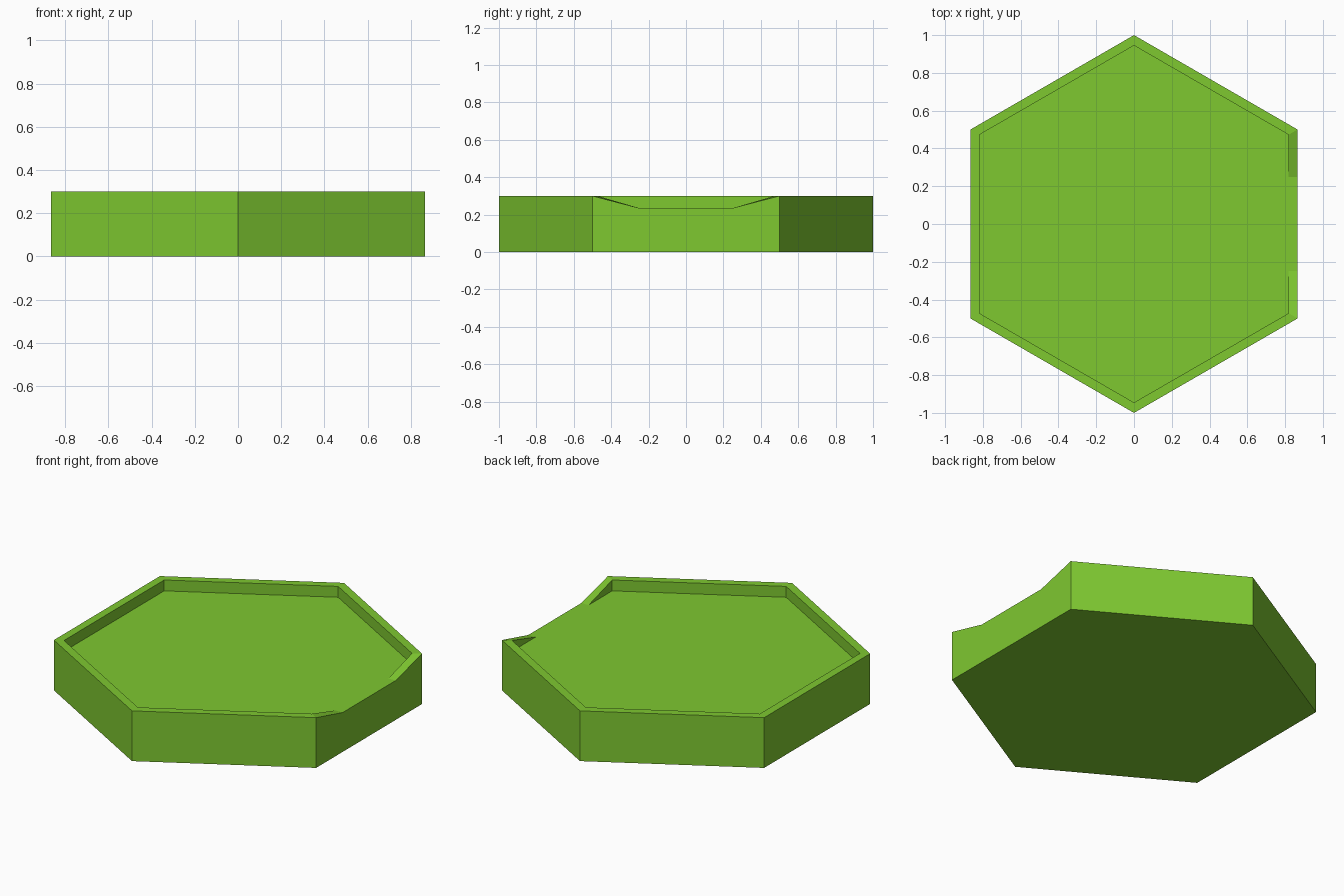
import bpy, bmesh
from math import cos, sin, pi, radians

if "Cube" in bpy.data.objects:
    bpy.data.objects.remove(bpy.data.objects["Cube"])

TOP, FLOOR, INSET, GAP = 0.30, 0.235, 0.945, 0.25
SIDE = cos(pi / 6)

# Hexagon outline, with two lowered points forming the gap on the +x side
outline = [(SIDE, -GAP, FLOOR), (SIDE, GAP, FLOOR)]
outline += [(cos(radians(a)), sin(radians(a)), TOP) for a in range(30, 360, 60)]

bm = bmesh.new()
outer = [bm.verts.new(p) for p in outline]
base = [bm.verts.new((x, y, 0)) for x, y, z in outline]
inner, floor = [], []
for i, (x, y, z) in enumerate(outline):
    in_gap = i < 2
    iy = y if in_gap else y * INSET
    inner.append(bm.verts.new((x * INSET, iy, z)))
    floor.append(inner[-1] if in_gap else bm.verts.new((x * INSET, iy, FLOOR)))

# Outer walls, rim top and inner walls
n = len(outline)
for i in range(n):
    j = (i + 1) % n
    for low, high in ((base, outer), (outer, inner), (inner, floor)):
        loop = list(dict.fromkeys((low[i], low[j], high[j], high[i])))
        if len(loop) > 2:
            bm.faces.new(loop)

# Sunken floor and underside
bm.faces.new(floor)
bm.faces.new(base[::-1])
bmesh.ops.recalc_face_normals(bm, faces=bm.faces)

mesh = bpy.data.meshes.new("hex_tile")
bm.to_mesh(mesh)
bm.free()
tile = bpy.data.objects.new("hex_tile", mesh)
bpy.context.collection.objects.link(tile)

# Green material
green = bpy.data.materials.new("green")
green.diffuse_color = (0.21, 0.58, 0.03, 1)
green.use_nodes = True
green.node_tree.nodes["Principled BSDF"].inputs["Base Color"].default_value = green.diffuse_color
mesh.materials.append(green)
